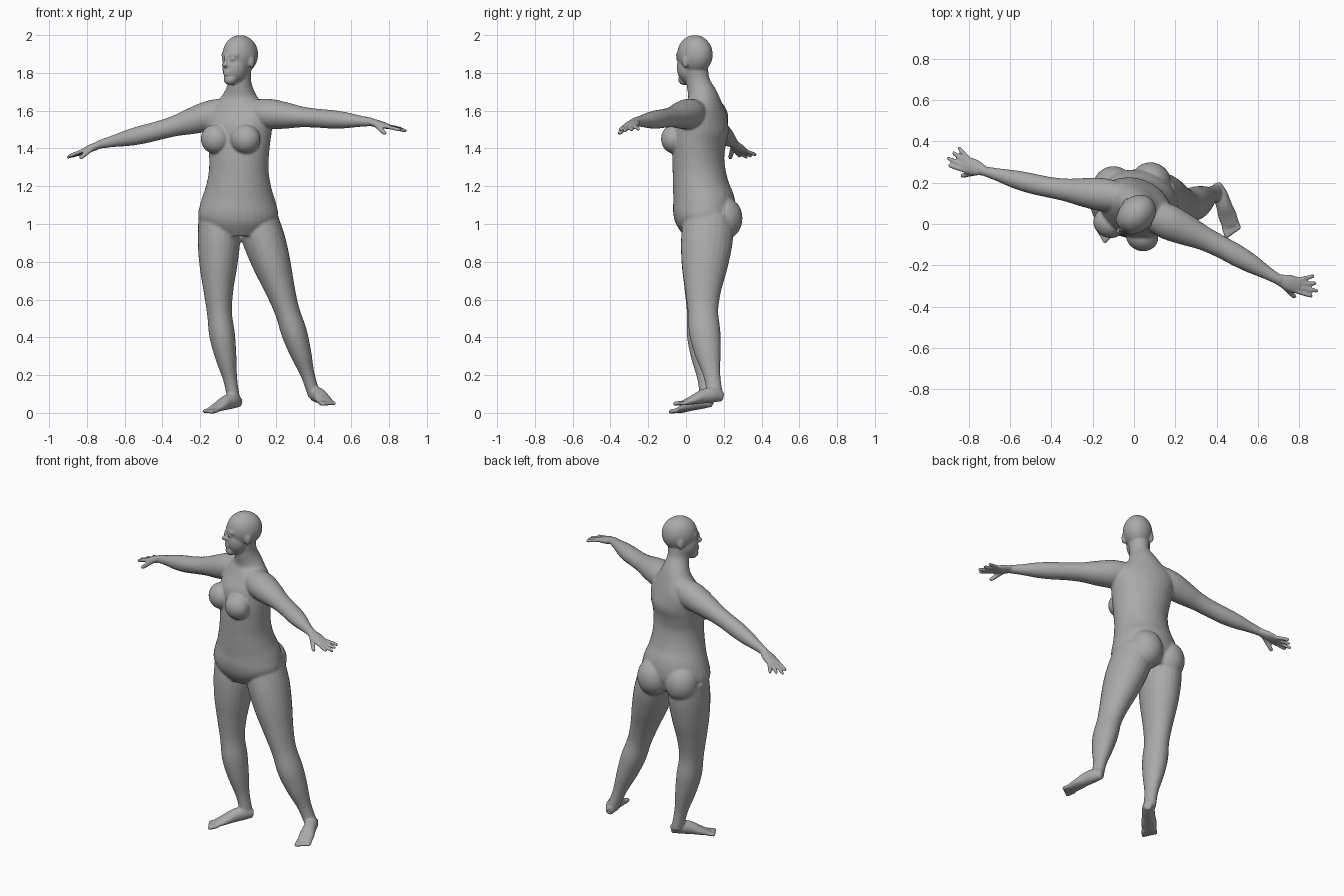
import bpy, bmesh, math
from mathutils import Vector, Matrix

default_cube = bpy.data.objects.get("Cube")
if default_cube:
    bpy.data.objects.remove(default_cube, do_unlink=True)

bm = bmesh.new()
X, Z = Vector((1, 0, 0)), Vector((0, 0, 1))


def smooth_path(points, steps):
    """Sample a smooth curve that passes through every point."""
    ends = [points[0] * 2 - points[1]] + points + [points[-1] * 2 - points[-2]]
    path = []
    for before, start, stop, after in zip(ends, ends[1:], ends[2:], ends[3:]):
        leave, arrive = (stop - before) / 2, (after - start) / 2
        for step in range(steps):
            t = step / steps
            ease = t * t * (3 - 2 * t)
            path.append(start.lerp(stop, ease) + leave * t * (1 - t) ** 2 - arrive * t * t * (1 - t))
    return path + [points[-1]]


def loft(centres, widths, depths, side, twist=None, sides=24):
    """Skin elliptical rings along a path; the widths lie along the side vector."""
    twist = twist or [0] * len(centres)
    rings = [Vector((*c, w, d, a)) for c, w, d, a in zip(centres, widths, depths, twist)]
    rings = smooth_path(rings, 4)
    loops = []
    for i, ring in enumerate(rings):
        ahead, behind = rings[min(i + 1, len(rings) - 1)], rings[max(i - 1, 0)]
        along = (ahead.xyz - behind.xyz).normalized()
        across = along.cross(Matrix.Rotation(ring[5], 3, 'Z') @ side).normalized()
        wide = across.cross(along)
        angles = [math.tau * k / sides for k in range(sides)]
        loops.append([bm.verts.new(ring.xyz + wide * ring[3] * math.cos(a)
                                   + across * ring[4] * math.sin(a)) for a in angles])
    for low, high in zip(loops, loops[1:]):
        for k in range(sides):
            bm.faces.new((low[k - 1], low[k], high[k], high[k - 1]))
    bm.faces.new(loops[0][::-1])
    bm.faces.new(loops[-1])


def place(x, y, degrees):
    return Matrix.Translation((x, y, 0)) @ Matrix.Rotation(math.radians(degrees), 4, 'Z')


def ball(frame, centre, radii):
    matrix = frame @ Matrix.Translation(centre) @ Matrix.Diagonal((*radii, 1))
    bmesh.ops.create_uvsphere(bm, u_segments=32, v_segments=20, radius=1, matrix=matrix)


def pair(frame, centre, radii):
    """Two mirrored balls."""
    x, y, z = centre
    ball(frame, (x, y, z), radii)
    ball(frame, (-x, y, z), radii)


def limb(joints, girth, flatten, side):
    """Tapered limb through three joints with evenly spaced girths."""
    path = smooth_path([Vector(j) for j in joints], 4)
    loft(path, girth, [g * flatten for g in girth], side)


def digit(base, tip, radius):
    """A finger or toe with a rounded end."""
    radii = [radius, radius, radius * .9, radius * .4]
    loft([base.lerp(tip, f) for f in (0, .5, .9, 1)], radii, radii, Z, sides=10)


def hand(wrist, knuckle, side):
    """Flat palm, four fanned fingers and a thumb."""
    wrist, knuckle = Vector(wrist), Vector(knuckle)
    ahead = (knuckle - wrist).normalized()
    outer = Z.cross(ahead).normalized() * side
    loft([wrist, wrist.lerp(knuckle, .5), knuckle], [.02, .02, .013], [.027, .04, .04], Z)
    for i in range(4):
        base = knuckle + outer * .02 * (i - 1.5) - ahead * .01
        tip = knuckle + ahead * (.1 - .02 * abs(i - 1)) + outer * (.033 * i - .03)
        digit(base, tip, .011)
    digit(wrist.lerp(knuckle, .25) - outer * .02, knuckle - outer * .06 - Z * .04, .013)


def foot(heel, toe, side):
    """Foot built up from its sole line, with five toes."""
    heel, toe = Vector(heel), Vector(toe)
    tall = [.025, .04, .038, .025, .014]
    wide = [.022, .036, .038, .045, .042]
    loft([heel.lerp(toe, i / 4) + Z * t for i, t in enumerate(tall)], tall, wide, Z)
    ahead = (toe - heel).normalized()
    outer = Z.cross(ahead).normalized() * side
    for i in range(5):
        base = toe + outer * .017 * (i - 2) - ahead * .01 + Z * .012
        digit(base, base + ahead * (.06 - .005 * i), .013 - .001 * min(i, 2))


# torso and neck in even steps upward, twisting from hips to shoulders
torso_width = [.15, .21, .2, .175, .16, .16, .17, .18, .18, .1, .06, .06]
torso_depth = [.12, .16, .165, .15, .14, .135, .135, .14, .11, .08, .064, .06]
torso_back = [.11, .1, .095, .08, .07, .065, .07, .08, .09, .09, .065, .055]
levels = range(len(torso_back))
loft([(.001 * i, y, .95 + .08 * i) for i, y in enumerate(torso_back)], torso_width, torso_depth, X,
     [math.radians(-6) * min(max(i - 2, 0), 4) for i in levels], 32)

# breasts and buttocks
pair(place(0, .07, -22), (.085, -.105, 1.45), (.08, .072, .078))
pair(place(0, .1, 6), (.09, .09, 1.03), (.1, .1, .115))

# cranium, cheeks, chin and brow
head = place(.008, .043, -45)
ball(head, (0, .006, 1.897), (.085, .103, .103))
ball(head, (0, -.035, 1.83), (.068, .066, .085))
ball(head, (0, -.07, 1.766), (.036, .034, .032))
ball(head, (0, -.066, 1.895), (.062, .034, .028))

# nose, lips, eyes and ears
ball(head, (0, -.1, 1.87), (.01, .014, .03))
ball(head, (0, -.107, 1.843), (.016, .02, .014))
for lip in (1.793, 1.806):
    ball(head, (0, -.096, lip), (.026, .012, .008))
pair(head, (.032, -.083, 1.872), (.016, .014, .011))
pair(head, (.08, .012, 1.86), (.012, .02, .034))

# arms and hands
arm_girth = [.07, .08, .07, .055, .05, .049, .043, .031, .022]
limb([(.08, .05, 1.59), (.42, -.11, 1.56), (.71, -.275, 1.54)], arm_girth, 1.07, Z)
hand((.7, -.27, 1.54), (.8, -.3, 1.515), 1)
limb([(-.06, .13, 1.6), (-.42, .18, 1.495), (-.74, .26, 1.42)], arm_girth, 1, Z)
hand((-.73, .26, 1.42), (-.82, .29, 1.385), -1)

# legs and feet
leg_girth = [.11, .112, .1, .08, .066, .068, .056, .037, .033]
limb([(.1, .12, 1.03), (.26, .09, .54), (.405, .155, .09)], leg_girth, 1.22, X)
foot((.4, .195, .06), (.47, -.01, .04), 1)
limb([(-.1, .12, 1.03), (-.098, .085, .53), (-.02, .115, .06)], leg_girth, 1.22, X)
foot((.01, .135, .03), (-.14, -.03, 0), -1)

# one continuous skin over every part
mesh = bpy.data.meshes.new("body")
bmesh.ops.recalc_face_normals(bm, faces=bm.faces)
bm.to_mesh(mesh)
bm.free()
body = bpy.data.objects.new("body", mesh)
bpy.context.collection.objects.link(body)

skin = bpy.data.materials.new("plain_grey")
skin.use_nodes = True
grey = (.4, .4, .4, 1)
skin.diffuse_color = grey
skin.node_tree.nodes["Principled BSDF"].inputs["Base Color"].default_value = grey
mesh.materials.append(skin)

remesh = body.modifiers.new("continuous_skin", 'REMESH')
remesh.mode = 'VOXEL'
remesh.voxel_size = .0065
remesh.use_smooth_shade = True
soften = body.modifiers.new("soften", 'SMOOTH')
soften.factor = .5
soften.iterations = 5
